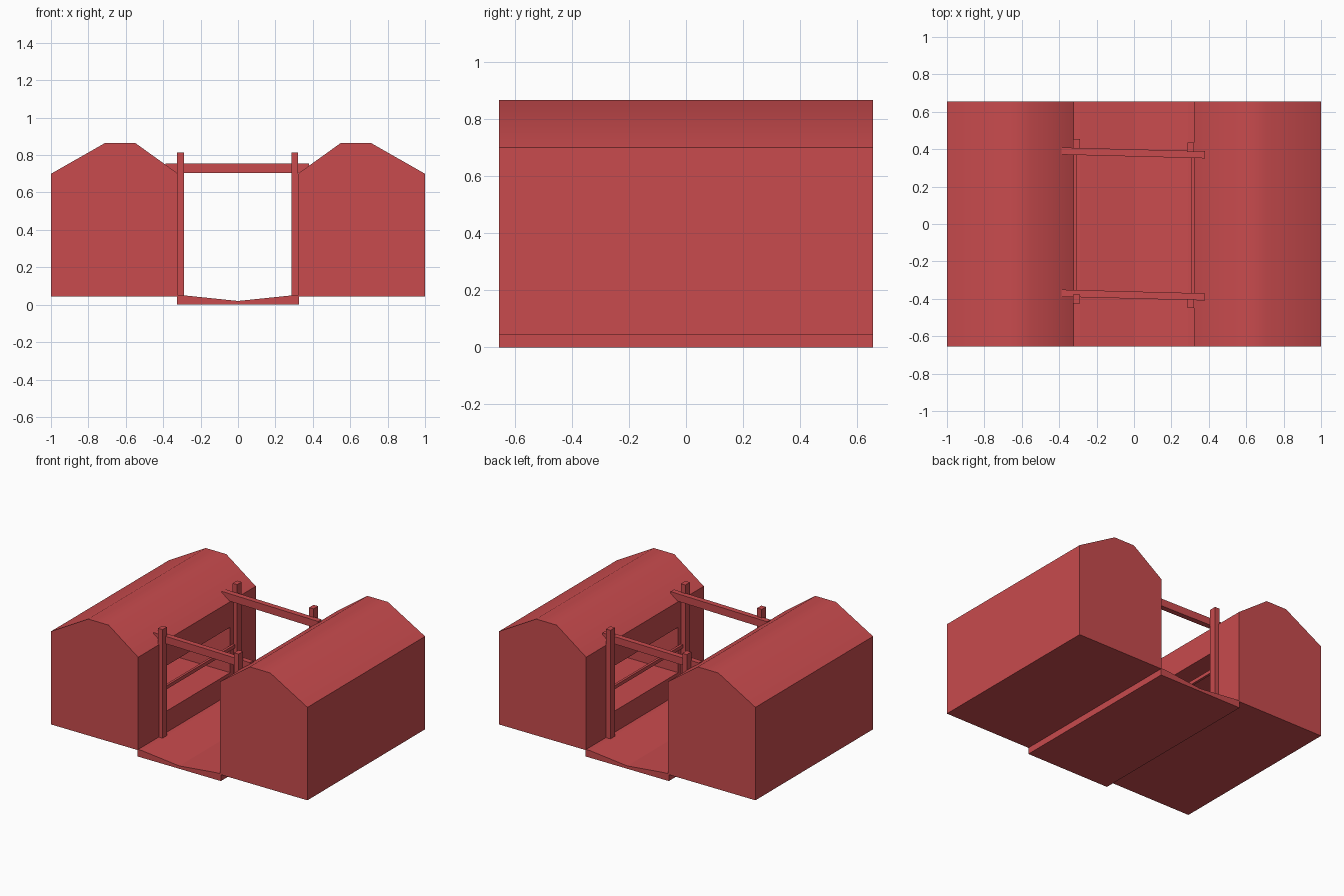
import bpy, bmesh, math
from mathutils import Vector

if "Cube" in bpy.data.objects:
    bpy.data.objects.remove(bpy.data.objects["Cube"])

red = bpy.data.materials.new("red_paint")
red.diffuse_color = (0.58, 0.07, 0.075, 1)
red.use_nodes = True
red.node_tree.nodes["Principled BSDF"].inputs["Base Color"].default_value = red.diffuse_color


def finish(name, bm, smooth=None):
    bmesh.ops.recalc_face_normals(bm, faces=bm.faces)
    me = bpy.data.meshes.new(name)
    bm.to_mesh(me)
    bm.free()
    ob = bpy.data.objects.new(name, me)
    bpy.context.collection.objects.link(ob)
    me.materials.append(red)
    if smooth:
        select(ob)
        bpy.ops.object.shade_smooth_by_angle(angle=math.radians(smooth))
    return ob


def select(ob):
    bpy.ops.object.select_all(action='DESELECT')
    ob.select_set(True)
    bpy.context.view_layer.objects.active = ob


def extrude_profile(name, pts, y0, y1, smooth=None):
    """Closed x-z profile extruded along y."""
    bm = bmesh.new()
    f = bm.faces.new([bm.verts.new((x, y0, z)) for x, z in pts])
    r = bmesh.ops.extrude_face_region(bm, geom=[f])
    verts = [v for v in r["geom"] if isinstance(v, bmesh.types.BMVert)]
    bmesh.ops.translate(bm, verts=verts, vec=(0, y1 - y0, 0))
    return finish(name, bm, smooth)


def box(name, x0, x1, y0, y1, z0, z1):
    return extrude_profile(name, [(x0, z0), (x1, z0), (x1, z1), (x0, z1)], y0, y1)


# sunken walkway with a shallow V-shaped floor
extrude_profile("walkway_floor",
                [(-0.325, 0), (0.325, 0), (0.325, 0.05), (0.29, 0.05), (0, 0.02),
                 (-0.29, 0.05), (-0.325, 0.05)], -0.655, 0.655)

for s, side in ((-1, "left"), (1, "right")):
    # barn block with a rounded roof
    prof = [(1, 0.045), (1, 0.70), (0.71, 0.865), (0.55, 0.865), (0.32, 0.70), (0.32, 0.045)]
    barn = extrude_profile(side + "_barn", [(s * x, z) for x, z in prof], -0.655, 0.655)

    # wide opening in the wall facing the walkway
    cutter = box("opening_cutter", *sorted((s * 0.2, s * 0.82)), -0.37, 0.37, 0.20, 0.52)
    cutter.hide_render = True
    mod = barn.modifiers.new("opening", 'BOOLEAN')
    mod.operation = 'DIFFERENCE'
    mod.solver = 'EXACT'
    mod.object = cutter
    select(barn)
    bpy.ops.object.modifier_apply(modifier=mod.name)
    bpy.data.objects.remove(cutter)
    select(barn)
    bpy.ops.object.shade_smooth_by_angle(angle=math.radians(40))

    # thin rail across the opening
    box(side + "_rail", *sorted((s * 0.305, s * 0.322)), -0.40, 0.40, 0.365, 0.39)

# posts, set slightly askew front to back
for name, x0, x1, y0, y1 in (("front_left_post", -0.325, -0.29, -0.425, -0.378),
                             ("front_right_post", 0.285, 0.32, -0.45, -0.40),
                             ("back_left_post", -0.325, -0.29, 0.405, 0.455),
                             ("back_right_post", 0.285, 0.32, 0.385, 0.435)):
    box(name, x0, x1, y0, y1, 0.04, 0.815)

# cross beams, turned a little about z
for y, name in ((-0.38, "front_beam"), (0.38, "back_beam")):
    beam = box(name, -0.387, 0.38, -0.019, 0.019, 0.703, 0.755)
    beam.location.y = y
    beam.rotation_euler.z = -0.026
